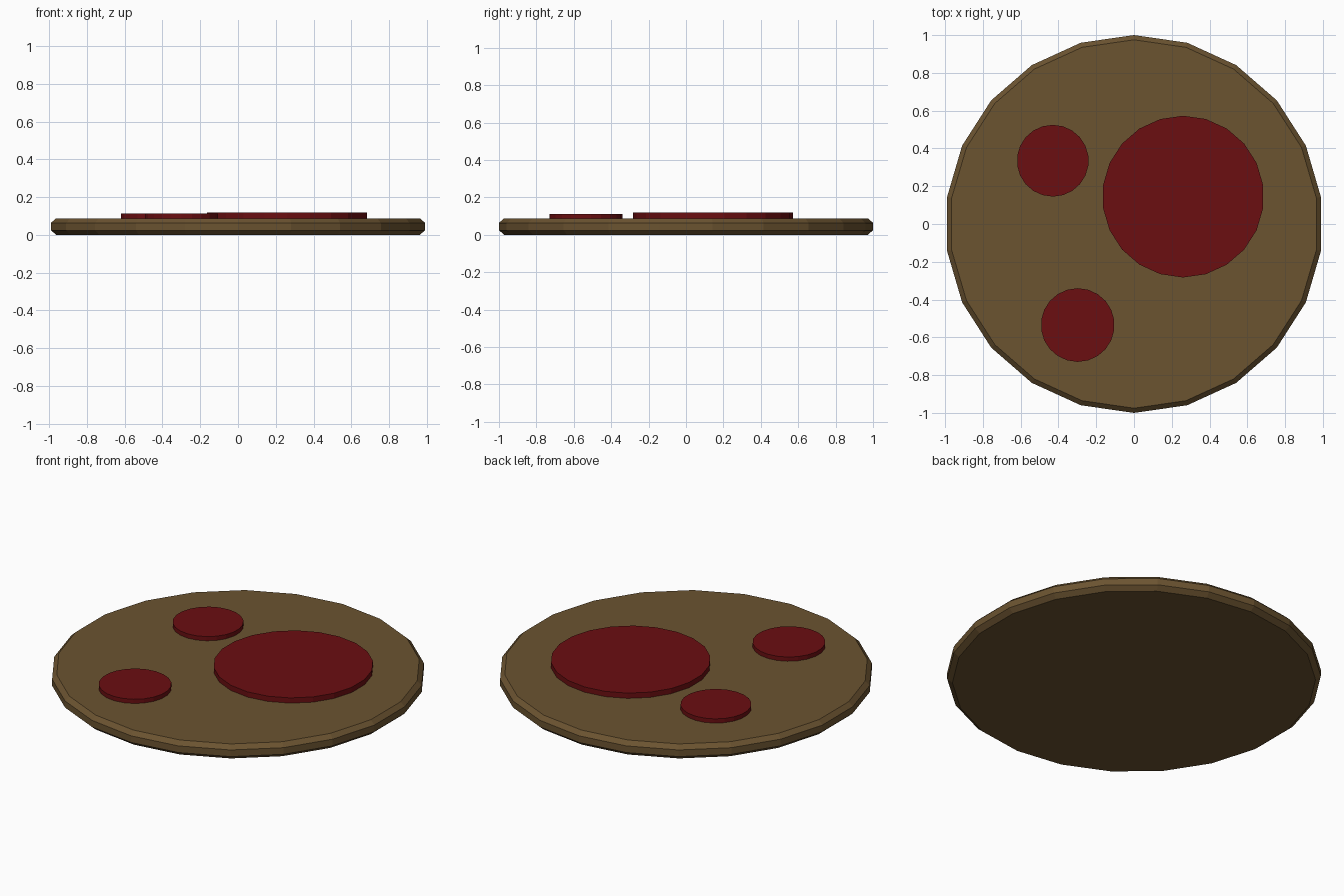
import bpy
import bmesh
import math

SIDES = 22

cube = bpy.data.objects.get("Cube")
if cube:
    bpy.data.objects.remove(cube, do_unlink=True)


def make_material(name, colour):
    mat = bpy.data.materials.new(name)
    mat.use_nodes = True
    mat.diffuse_color = colour
    bsdf = next(n for n in mat.node_tree.nodes if n.type == "BSDF_PRINCIPLED")
    bsdf.inputs["Base Color"].default_value = colour
    return mat


def turned_disc(name, centre, profile, mat):
    """Closed disc from (radius, height) rings listed bottom to top."""
    bm = bmesh.new()
    rings = []
    for radius, z in profile:
        angles = [math.pi / 2 + math.tau * i / SIDES for i in range(SIDES)]
        rings.append([bm.verts.new((radius * math.cos(a), radius * math.sin(a), z))
                      for a in angles])
    for low, high in zip(rings, rings[1:]):
        for i in range(SIDES):
            j = (i + 1) % SIDES
            bm.faces.new((low[i], low[j], high[j], high[i]))
    bm.faces.new(rings[0][::-1])
    bm.faces.new(rings[-1])
    mesh = bpy.data.meshes.new(name)
    bm.to_mesh(mesh)
    bm.free()
    mesh.materials.append(mat)
    obj = bpy.data.objects.new(name, mesh)
    obj.location = (*centre, 0)
    bpy.context.collection.objects.link(obj)
    return obj


brown = make_material("brown", (0.147, 0.087, 0.03, 1))
red = make_material("dark red", (0.147, 0.0044, 0.0056, 1))

# Round base with chamfered rims
turned_disc("base_plate", (0, 0),
            [(0.972, 0), (1, 0.024), (1, 0.063), (0.975, 0.087)], brown)

# Raised red spots
spots = [
    ("large_spot", (0.26, 0.145), 0.428, 0.118),
    ("back_small_spot", (-0.43, 0.335), 0.19, 0.112),
    ("front_small_spot", (-0.298, -0.535), 0.195, 0.112),
]
for name, centre, radius, top in spots:
    turned_disc(name, centre, [(radius, 0.08), (radius, top)], red)
